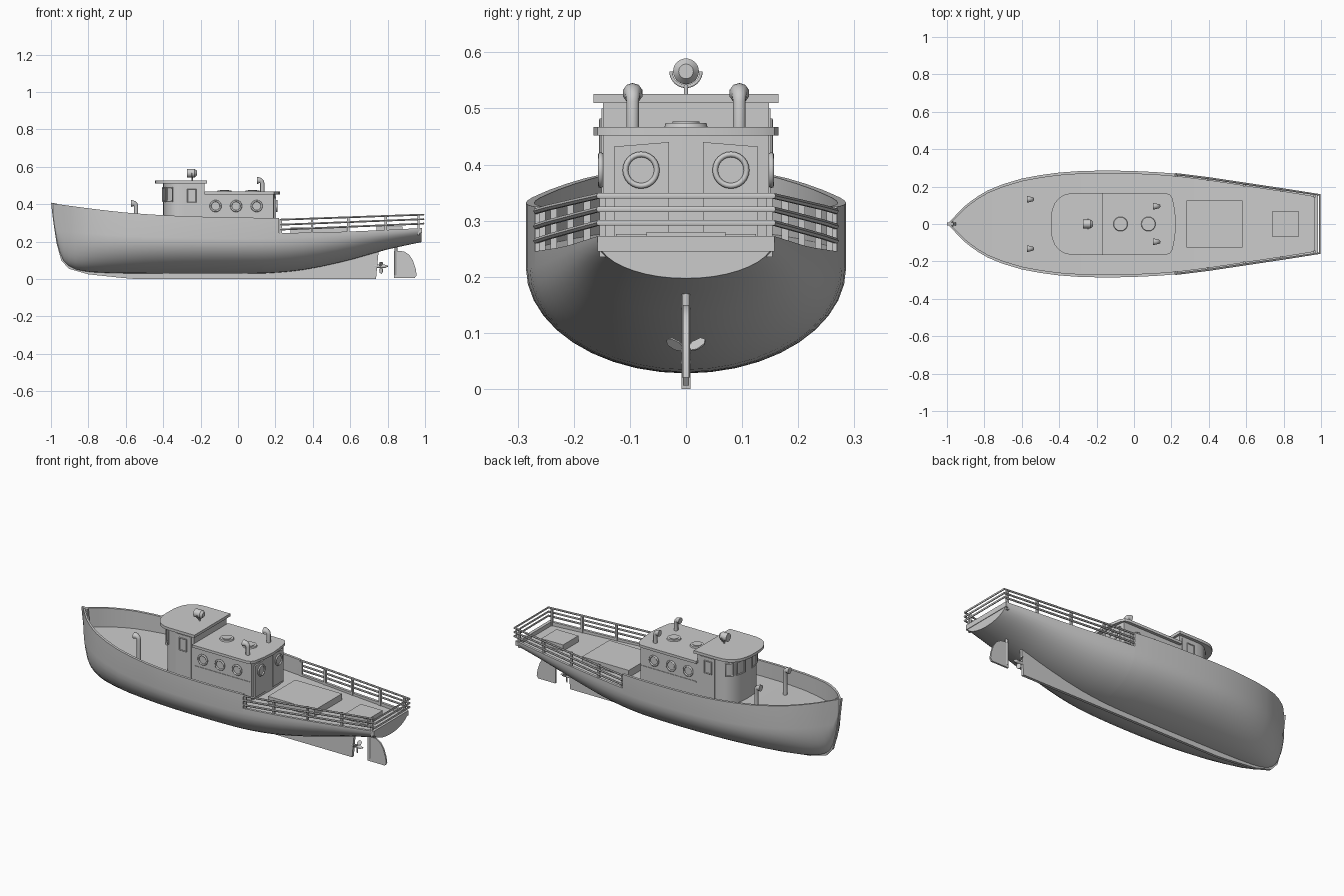
import bpy, bmesh, math
from mathutils import Vector, Matrix

if "Cube" in bpy.data.objects:
    bpy.data.objects.remove(bpy.data.objects["Cube"])


def finish(name, bm, angle=35):
    bmesh.ops.recalc_face_normals(bm, faces=bm.faces)
    me = bpy.data.meshes.new(name)
    bm.to_mesh(me)
    bm.free()
    ob = bpy.data.objects.new(name, me)
    bpy.context.collection.objects.link(ob)
    smooth(ob, angle)
    return ob


def smooth(ob, angle=35):
    bpy.ops.object.select_all(action='DESELECT')
    ob.select_set(True)
    bpy.context.view_layer.objects.active = ob
    bpy.ops.object.shade_smooth_by_angle(angle=math.radians(angle))


def prism(name, pts, vec):
    bm = bmesh.new()
    f = bm.faces.new([bm.verts.new(p) for p in pts])
    r = bmesh.ops.extrude_face_region(bm, geom=[f])
    vs = [v for v in r['geom'] if isinstance(v, bmesh.types.BMVert)]
    bmesh.ops.translate(bm, verts=vs, vec=vec)
    if f.is_valid and len(f.link_loops if hasattr(f, 'link_loops') else f.loops) and not any(
            g.calc_center_median() == f.calc_center_median() for g in bm.faces if g != f):
        pass
    return finish(name, bm)


def box(name, lo, hi, rot=0):
    bm = bmesh.new()
    c = (Vector(lo) + Vector(hi)) / 2
    d = Vector(hi) - Vector(lo)
    bmesh.ops.create_cube(bm, size=1, matrix=Matrix.Translation(c) @ Matrix.Rotation(rot, 4, 'Z')
                          @ Matrix.Diagonal((*d, 1)))
    return finish(name, bm)


def cyl(name, a, b, r1, r2=None, n=20):
    a, b = Vector(a), Vector(b)
    bm = bmesh.new()
    q = (b - a).to_track_quat('Z', 'Y').to_matrix().to_4x4()
    bmesh.ops.create_cone(bm, cap_ends=True, segments=n, radius1=r1, radius2=r1 if r2 is None else r2,
                          depth=(b - a).length, matrix=Matrix.Translation((a + b) / 2) @ q)
    return finish(name, bm)


def tube(name, pts, r, radii=None, cyclic=False, res=3):
    cu = bpy.data.curves.new(name, 'CURVE')
    cu.dimensions = '3D'
    cu.bevel_depth, cu.bevel_resolution, cu.use_fill_caps = r, res, True
    sp = cu.splines.new('POLY')
    sp.points.add(len(pts) - 1)
    for i, p in enumerate(pts):
        sp.points[i].co = (*p, 1)
        sp.points[i].radius = radii[i] if radii else 1
    sp.use_cyclic_u = cyclic
    ob = bpy.data.objects.new(name, cu)
    bpy.context.collection.objects.link(ob)
    bpy.ops.object.select_all(action='DESELECT')
    ob.select_set(True)
    bpy.context.view_layer.objects.active = ob
    bpy.ops.object.convert(target='MESH')
    smooth(bpy.context.view_layer.objects.active, 50)


def interp(tab, x):
    # smooth curve through the table points
    n = len(tab)
    x = min(max(x, tab[0][0]), tab[-1][0])
    i = next(j for j in range(n - 1) if x <= tab[j + 1][0])
    slope = lambda j: ((tab[min(j + 1, n - 1)][1] - tab[max(j - 1, 0)][1])
                       / (tab[min(j + 1, n - 1)][0] - tab[max(j - 1, 0)][0]))
    (x0, y0), (x1, y1) = tab[i], tab[i + 1]
    h = x1 - x0
    t = (x - x0) / h
    return (y0 * (2*t**3 - 3*t*t + 1) + h * slope(i) * (t**3 - 2*t*t + t)
            + y1 * (3*t*t - 2*t**3) + h * slope(i + 1) * (t**3 - t*t))


# Hull lines: half beam, bottom, high sheer, low aft sheer, top of bilge curve, deck
BEAM = [(-.99, .007), (-.95, .05), (-.9, .1), (-.8, .17), (-.7, .213), (-.6, .243), (-.4, .275), (-.2, .285),
        (0, .283), (.2, .271), (.4, .247), (.6, .217), (.8, .187), (.98, .158)]
BOTTOM = [(-.99, .34), (-.97, .21), (-.945, .12), (-.91, .072), (-.85, .046), (-.75, .034), (-.5, .029), (.1, .029),
          (.25, .037), (.4, .057), (.6, .102), (.8, .158), (.98, .197)]
SHEER = [(-1, .405), (-.8, .378), (-.6, .355), (-.4, .341), (-.2, .333), (.22, .325)]
LOW = [(.22, .245), (.6, .254), (.98, .272)]
BILGE = [(-1, .26), (-.6, .23), (0, .215), (.3, .22), (.6, .24), (.98, .268)]
DECK = [(-1, .29), (-.6, .262), (-.2, .245), (.3, .235), (.98, .25)]
xs = [-.99, -.98, -.967, -.95, -.93, -.905, -.87, -.83, -.78] + [-.7 + .1 * i for i in range(9)] + [
    .15, .2195, .2205, .28] + [.35 + .09 * i for i in range(7)] + [.98]
bm = bmesh.new()
rings = []
for x in xs:
    b, k = interp(BEAM, x), interp(BOTTOM, x)
    s = interp(SHEER, x) if x < .22 else interp(LOW, x)
    zb = min(max(interp(BILGE, x), k + .03), s - .003)
    dk = max(interp(DECK, x), k + .03)
    bi = max(b - .015, b * .25)
    half = [(b * math.sin(a), zb - (zb - k) * math.cos(a)) for a in [math.pi / 2 * i / 10 for i in range(1, 11)]]
    half += [(b, s), (bi, s), (bi, dk)]
    ring = [(0, k)] + half + [(-y, z) for y, z in reversed(half)]
    rings.append([bm.verts.new((x, y, z)) for y, z in ring])
for r, q in zip(rings, rings[1:]):
    for i in range(len(r)):
        j = (i + 1) % len(r)
        bm.faces.new((r[i], r[j], q[j], q[i]))
bm.faces.new(rings[0])
# transom and its top rail
bm.faces.new(rings[-1])
finish('hull', bm, 40)
box('transom_cap', (.965, -.158, .245), (.983, .158, .273))

# Stem, keel and skeg in one plate
keel = [(-1, .408), (-.987, .3), (-.97, .19), (-.945, .1), (-.905, .055), (-.8, .025), (-.62, .006), (-.55, 0),
        (.738, 0), (.752, .152), (.6, .115), (.3, .06), (-.7, .06), (-.87, .1), (-.93, .2), (-.955, .3), (-.965, .402)]
prism('stem_and_keel', [(x, -.008, z) for x, z in keel], (0, .016, 0))
rudder = [(.835, .006), (.945, .006), (.955, .02), (.95, .055), (.935, .1), (.915, .13), (.89, .146), (.865, .15),
          (.835, .15)]
prism('rudder', [(x, -.005, z) for x, z in rudder], (0, .01, 0))
cyl('rudder_stock', (.845, 0, .02), (.845, 0, .19), .007)

# Propeller
cyl('propeller_shaft', (.73, 0, .068), (.785, 0, .068), .009)
cyl('propeller_cone', (.785, 0, .068), (.803, 0, .068), .009, .002)
for i in range(3):
    R = Matrix.Translation((.765, 0, .068)) @ Matrix.Rotation(math.radians(60 + 120 * i), 4, 'X') @ \
        Matrix.Rotation(math.radians(40), 4, 'Z')
    pts = [(-.004, .004), (-.012, .018), (-.01, .034), (0, .04), (.01, .034), (.012, .018), (.004, .004)]
    prism(f'propeller_blade_{i}', [R @ Vector((a, -.0015, z)) for a, z in pts], R.to_3x3() @ Vector((0, .003, 0)))


# Wheelhouse and aft cabin
def front_outline(xc, rx, ry, xe, n=20):
    out = [(xe, -ry)]
    for i in range(n + 1):
        a = -math.pi / 2 + math.pi * i / n
        sy = math.copysign(abs(math.sin(a)) ** .77, math.sin(a))
        out.append((xc - rx * max(math.cos(a), 0) ** .77, ry * sy))
    return out + [(xe, ry)]


def slab(name, outline, z0, z1):
    return prism(name, [(x, y, z0) for x, y in outline], (0, 0, z1 - z0))


def aft_outline(half):
    return half + [(x, -y) for x, y in reversed(half) if y > 0]


slab('wheelhouse', front_outline(-.29, .11, .148, -.178), .225, .512)
slab('wheelhouse_roof', front_outline(-.31, .135, .165, -.165), .51, .526)
slab('aft_cabin', aft_outline([(-.18, .148), (.19, .148), (.197, .09), (.2, 0)]), .225, .456)
slab('aft_cabin_roof', aft_outline([(-.18, .165), (.17, .165), (.192, .158), (.206, .138), (.219, .07), (.225, 0)]),
     .452, .467)

# Curved front windows
for i, deg in enumerate((-52, -20, 20, 52)):
    pts = []
    for j in range(7):
        a = math.radians(deg + (j - 3) * 3.8)
        sy = math.copysign(abs(math.sin(a)) ** .77, math.sin(a))
        pts.append((-.29 - .112 * math.cos(a) ** .77, .15 * sy))
    tube(f'front_window_{i}', [(*p, .415) for p in pts] + [(*p, .488) for p in reversed(pts)], .004, cyclic=True, res=1)


def porthole(name, c, axis, r=.027):
    c, n = Vector(c), Vector(axis)
    u = n.cross(Vector((0, 0, 1)))
    ring = [c + n * .003 + r * (math.cos(t) * u + math.sin(t) * Vector((0, 0, 1)))
            for t in [2 * math.pi * i / 24 for i in range(24)]]
    tube(name + '_ring', ring, .005, cyclic=True, res=2)
    cyl(name + '_glass', c - n * .004, c + n * .002, r, n=24)


for s, side in ((-1, 'starboard'), (1, 'port')):
    for i, x in enumerate((-.12, -.01, .1)):
        porthole(f'{side}_porthole_{i}', (x, s * .149, .39), (0, s, 0))
    y0, y1 = sorted((s * .145, s * .151))
    box(f'{side}_door', (-.29, y0, .25), (-.195, y1, .5))
    tube(f'{side}_door_window', [(x, s * .152, z) for x, z in ((-.27, .41), (-.225, .41), (-.225, .48), (-.27, .48))],
         .003, cyclic=True, res=1)
    box(f'{side}_cabin_trim', (-.17, y0, .335), (.185, y1, .342))
    # aft doors with portholes
    y0, y1 = sorted((s * .03, s * .128))
    prism(f'{side}_aft_door', [(.19, y0, .25), (.19, y1, .25), (.19, y1, .432 if s > 0 else .44),
                               (.19, y0, .44 if s > 0 else .432)], (.013, 0, 0))
    porthole(f'{side}_aft_porthole', (.204, s * .08, .39), (1, 0, 0), .028)
    # cowl vents on the roof and foredeck
    for nm, x, y, z0, z1 in (('roof', .13, .095, .46, .545), ('foredeck', -.545, .132, .25, .422)):
        p = [(x, s * y, z0), (x, s * y, z1 - .034), (x - .003, s * y, z1 - .025), (x - .01, s * y, z1 - .019),
             (x - .02, s * y, z1 - .018), (x - .028, s * y, z1 - .018)]
        tube(f'{side}_{nm}_vent', p, .0115, [1, 1, 1.1, 1.25, 1.5, 1.6])
    # rail posts
    for i, x in enumerate((.228, .395, .59, .79, .965)):
        y = s * (interp(BEAM, x) - .012)
        top = .317 + (x - .22) * .037
        box(f'{side}_rail_post_{i}', (x - .006, y - .006, .235), (x + .006, y + .006, top))

# Stern rails running round the transom
for i, (za, zb) in enumerate(((.264, .296), (.29, .32), (.317, .344))):
    side = [(x, interp(BEAM, x) - .002, za + (zb - za) * (x - .222) / .77) for x in (.222, .4, .6, .8, .98)]
    side[-1] = (.992, .156, zb)
    tube(f'stern_rail_{i}', side + [(x, -y, z) for x, y, z in reversed(side)], .0055, res=1)

# Deck hatches and round roof hatches
box('main_hatch', (.28, -.125, .225), (.58, .125, .276))
box('aft_hatch', (.74, -.07, .23), (.88, .07, .28))
for i, x in enumerate((-.072, .077)):
    cyl(f'roof_hatch_{i}', (x, 0, .46), (x, 0, .474), .041, .036, 32)
    cyl(f'roof_hatch_lid_{i}', (x, 0, .47), (x, 0, .477), .024, n=32)

# Searchlight on the wheelhouse roof
cyl('searchlight_post', (-.245, 0, .52), (-.245, 0, .543), .004)
tube('searchlight_yoke', [(-.245, .027 * math.cos(t), .566 + .027 * math.sin(t))
                          for t in [math.pi + math.pi * i / 12 for i in range(13)]], .003)
cyl('searchlight', (-.272, 0, .566), (-.232, 0, .566), .023, n=28)
cyl('searchlight_back', (-.232, 0, .566), (-.22, 0, .566), .023, .013, n=28)
